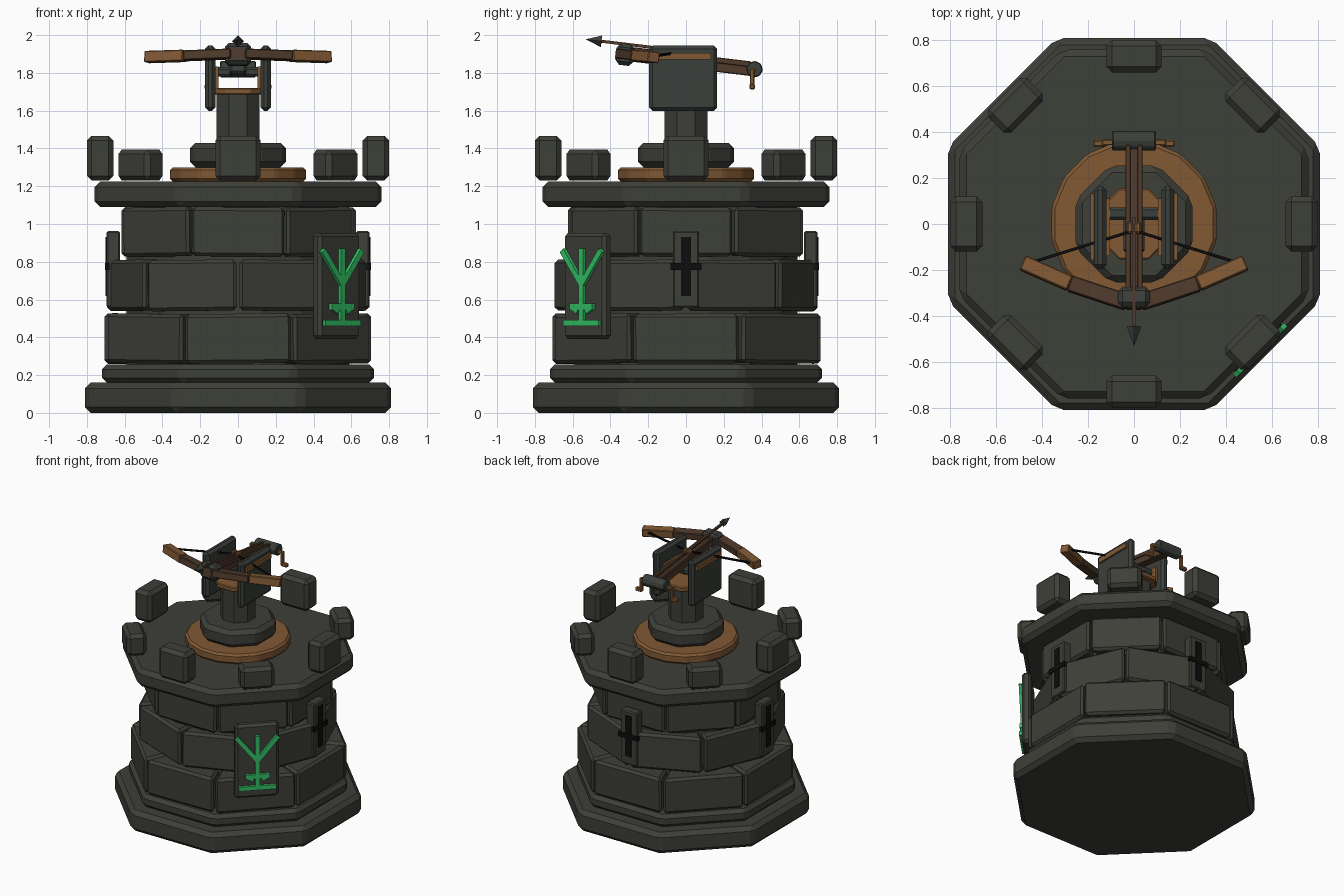
import bpy, bmesh, math, random
from mathutils import Matrix, Vector

random.seed(4)
if "Cube" in bpy.data.objects:
    bpy.data.objects.remove(bpy.data.objects["Cube"])


def material(name, r, g, b):
    m = bpy.data.materials.new(name)
    m.use_nodes = True
    m.diffuse_color = (r, g, b, 1)
    node = m.node_tree.nodes["Principled BSDF"]
    node.inputs["Base Color"].default_value = (r, g, b, 1)
    node.inputs["Roughness"].default_value = 0.9
    return m


STONE = material("dark stone", .048, .050, .040)
IRON = material("grey iron", .044, .050, .043)
WOOD = material("warm wood", .22, .10, .034)
BROWN = material("dark brown wood", .080, .042, .024)
GREEN = material("glowing green", .035, .53, .135)
BLACK = material("black", .004, .004, .004)
I = Matrix.Identity(4)


def turn(deg):
    return Matrix.Rotation(math.radians(deg), 4, 'Z')


def finish(bm, name, mat, bevel=0, matrix=I):
    if bevel:
        bmesh.ops.bevel(bm, geom=bm.edges[:], offset=bevel, segments=1,
                        affect='EDGES', clamp_overlap=True)
    bm.transform(matrix)
    bmesh.ops.recalc_face_normals(bm, faces=bm.faces)
    mesh = bpy.data.meshes.new(name)
    bm.to_mesh(mesh)
    bm.free()
    mesh.materials.append(mat)
    ob = bpy.data.objects.new(name, mesh)
    bpy.context.scene.collection.objects.link(ob)
    return ob


def prism(name, pts, z0, z1, mat, bevel=0, matrix=I):
    bm = bmesh.new()
    low = [bm.verts.new((x, y, z0)) for x, y in pts]
    high = [bm.verts.new((x, y, z1)) for x, y in pts]
    bm.faces.new(low[::-1])
    bm.faces.new(high)
    n = len(pts)
    for i in range(n):
        j = (i + 1) % n
        bm.faces.new((low[i], low[j], high[j], high[i]))
    return finish(bm, name, mat, bevel, matrix)


def drum(name, apothem, z0, z1, mat, bevel=0, sides=8):
    r = apothem / math.cos(math.pi / sides)
    angles = [(i + .5) * math.tau / sides for i in range(sides)]
    return prism(name, [(r * math.cos(a), r * math.sin(a)) for a in angles],
                 z0, z1, mat, bevel)


def box(name, centre, size, mat, bevel=0, matrix=I):
    bm = bmesh.new()
    bmesh.ops.create_cube(bm, size=1, matrix=Matrix.Translation(centre)
                          @ Matrix.Diagonal((*size, 1)))
    return finish(bm, name, mat, bevel, matrix)


def beam(name, a, b, width, height, mat, bevel=0, matrix=I):
    a, b = Vector(a), Vector(b)
    rot = (b - a).to_track_quat('Y', 'Z').to_matrix().to_4x4()
    place = matrix @ Matrix.Translation((a + b) / 2) @ rot
    return box(name, (0, 0, 0), (width, (b - a).length, height), mat, bevel, place)


# Tower body
drum("base_slab", .81, 0, .16, STONE, .03)
drum("base_step", .72, .16, .255, STONE, .025)
drum("tower_core", .59, .2, 1.12, STONE, 0, 16)
drum("platform", .76, 1.09, 1.225, STONE, .03)

# Courses of bevelled blocks, alternately offset by half a block
half = math.tan(math.pi / 8)
for row, (apothem, z0, z1, offset) in enumerate(
        [(.71, .262, .525, 0), (.648, .54, .81, 22.5), (.62, .828, 1.088, 0)]):
    for i in range(8):
        out = apothem + random.uniform(-.006, .006)
        w, inner = out * half - .008, .5
        wi = inner * half - .008
        pts = [(-w, -out), (w, -out), (wi, -inner), (-wi, -inner)]
        wobble = Matrix.Rotation(random.uniform(-.012, .012), 4, 'Y')
        mid = Matrix.Translation((0, 0, (z0 + z1) / 2))
        h = (z1 - z0) / 2
        prism(f"wall_block_{row}_{i}", pts, -h, h, STONE, .018,
              turn(45 * i + offset) @ mid @ wobble)

# Battlements, taller on the main axes
for i in range(8):
    h = .165 if i % 2 else .237
    box(f"merlon_{i}", (0, -.73, 1.23 + h / 2), (.24, .14, h), STONE, .025, turn(45 * i))

# Arrow slits on three sides
for i in (1, 2, 3):
    m = turn(90 * i)
    box(f"slit_plate_{i}", (0, -.66, .76), (.14, .07, .405), STONE, .008, m)
    box(f"slit_upright_{i}", (0, -.696, .775), (.054, .009, .31), BLACK, 0, m)
    box(f"slit_crossbar_{i}", (0, -.692, .775), (.165, .022, .035), BLACK, 0, m)

# Plaque with a raised green sign
m = turn(45)
box("sign_plaque", (0, -.735, .672), (.31, .065, .56), STONE, .018, m)
y = -.777
box("sign_stem", (0, y, .67), (.032, .022, .4), GREEN, 0, m)
box("sign_foot", (0, y, .475), (.265, .022, .032), GREEN, 0, m)
box("sign_bar", (0, y, .562), (.17, .022, .032), GREEN, 0, m)
for s in (-1, 1):
    beam(f"sign_arm_{s}", (0, y, .68), (s * .145, y, .86), .022, .032, GREEN, 0, m)
    beam(f"sign_tick_{s}", (s * .03, y, .535), (s * .075, y, .56), .02, .025, GREEN, 0, m)

# Turret pedestal
drum("turntable_ring", .36, 1.225, 1.3, WOOD, .015, 16)
drum("pedestal", .255, 1.3, 1.43, STONE, .03)
drum("column", .115, 1.42, 1.69, STONE)
drum("pivot_disc", .155, 1.685, 1.72, WOOD, .006)
for s in (-1, 1):
    box(f"side_plate_{s}", (s * .147, -.015, 1.772), (.056, .36, .345), IRON, .018)
    box(f"inner_liner_{s}", (s * .112, -.015, 1.775), (.016, .25, .12), WOOD)
    box(f"outer_rail_{s}", (s * .181, -.012, 1.888), (.016, .29, .036), WOOD)
box("axle", (0, .045, 1.805), (.24, .055, .05), IRON, .012)

# Tilted crossbow
T = Matrix.Translation((0, 0, 1.853)) @ Matrix.Rotation(-.12, 4, 'X')
box("stock", (0, 0, 0), (.06, .72, .056), BROWN, .004, T)
for s in (-1, 1):
    box(f"stock_rail_{s}", (s * .026, 0, .034), (.022, .68, .03), BROWN, .003, T)
box("bow_clamp", (0, -.325, .005), (.14, .09, .115), IRON, .02, T)
box("stock_end", (0, -.371, .005), (.062, .008, .062), BROWN, 0, T)
box("trigger_block", (0, -.02, -.045), (.09, .2, .05), IRON, .012, T)
for s in (-1, 1):
    joint, tip = (s * .28, -.262, .006), (s * .485, -.172, .01)
    beam(f"bow_inner_limb_{s}", (s * .03, -.345, .006), joint, .07, .052, BROWN, .005, T)
    beam(f"bow_outer_limb_{s}", joint, tip, .066, .06, WOOD, .005, T)
    beam(f"bowstring_{s}", (s * .44, -.168, .015), (0, -.035, .055), .012, .012, BLACK, 0, T)
    box(f"string_catch_{s}", (s * .018, -.025, .06), (.026, .05, .035), WOOD, .008, T)

# Bolt with a four-sided head
beam("bolt_shaft", (0, .02, .06), (0, -.48, .06), .016, .016, BROWN, 0, T)
bm = bmesh.new()
bmesh.ops.create_cone(bm, cap_ends=True, segments=4, radius1=.031, radius2=0, depth=.085)
finish(bm, "bolt_head", IRON, 0,
       T @ Matrix.Translation((0, -.5, .06)) @ Matrix.Rotation(math.pi / 2, 4, 'X'))

# Winch with a crank at each end
bm = bmesh.new()
bmesh.ops.create_cone(bm, cap_ends=True, segments=8, radius1=.045, radius2=.045, depth=.19)
finish(bm, "winch_drum", IRON, .006,
       T @ Matrix.Translation((0, .364, .01)) @ Matrix.Rotation(math.pi / 2, 4, 'Y'))
for s in (-1, 1):
    box(f"crank_axle_{s}", (s * .11, .355, 1.81), (.06, .024, .024), WOOD, .004)
    box(f"crank_arm_{s}", (s * .13, .35, 1.77), (.022, .024, .1), WOOD, .004)
    box(f"crank_grip_{s}", (s * .15, .35, 1.727), (.055, .03, .028), WOOD, .006)
